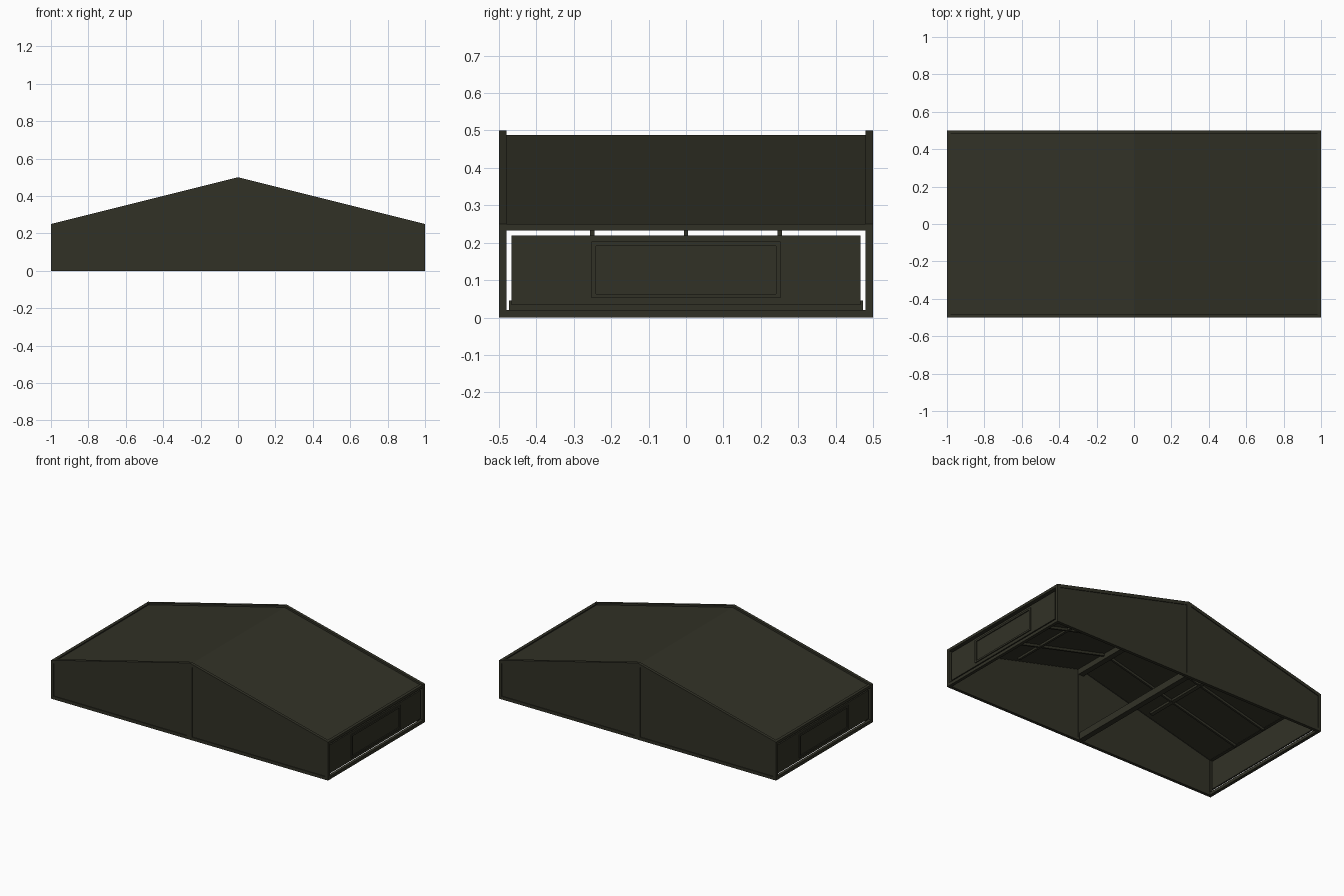
import bpy, bmesh

if "Cube" in bpy.data.objects:
    bpy.data.objects.remove(bpy.data.objects["Cube"])

mat = bpy.data.materials.new("dark olive")
mat.diffuse_color = (0.031, 0.031, 0.0195, 1)
mat.use_nodes = True
mat.node_tree.nodes["Principled BSDF"].inputs["Base Color"].default_value = mat.diffuse_color


def prism(name, pts, y0, y1):
    """Extrude an xz outline from y0 to y1."""
    bm = bmesh.new()
    a = [bm.verts.new((x, y0, z)) for x, z in pts]
    b = [bm.verts.new((x, y1, z)) for x, z in pts]
    n = len(pts)
    bm.faces.new(a)
    bm.faces.new(b[::-1])
    for i in range(n):
        j = (i + 1) % n
        bm.faces.new((a[j], a[i], b[i], b[j]))
    bmesh.ops.recalc_face_normals(bm, faces=bm.faces)
    me = bpy.data.meshes.new(name)
    bm.to_mesh(me)
    bm.free()
    me.materials.append(mat)
    ob = bpy.data.objects.new(name, me)
    bpy.context.collection.objects.link(ob)
    return ob


def box(name, x0, x1, y0, y1, z0, z1):
    return prism(name, [(x0, z0), (x1, z0), (x1, z1), (x0, z1)], y0, y1)


def slope(x, drop=0.0):
    """Height of the gable line, lowered by drop."""
    return 0.5 - 0.25 * abs(x) - drop


def slope_bar(name, x0, x1, top, bottom, y0, y1):
    return prism(name, [(x0, slope(x0, bottom)), (x1, slope(x1, bottom)),
                        (x1, slope(x1, top)), (x0, slope(x0, top))], y0, y1)


# Gable walls: frame members around a recessed panel
for s, side in ((-1, "front"), (1, "back")):
    y0, y1 = sorted((s * 0.48, s * 0.5))
    p0, p1 = sorted((s * 0.483, s * 0.495))
    box(side + "_sill", -1, 1, y0, y1, 0, 0.02)
    prism(side + "_wall_panel", [(-0.985, 0.01), (0.985, 0.01), (0.985, 0.245),
                                 (0, 0.49), (-0.985, 0.245)], p0, p1)
    prism(side + "_centre_post", [(-0.018, 0.02), (0.018, 0.02), (0.018, slope(0.018, 0.021)),
                                  (0, 0.479), (-0.018, slope(0.018, 0.021))], y0, y1)
    for m in (-1, 1):
        slope_bar(side + "_gable_bar", 0, m, 0, 0.021, y0, y1)
        prism(side + "_corner_post", [(m * 0.98, 0.02), (m, 0.02), (m, slope(1, 0.021)),
                                      (m * 0.98, slope(0.98, 0.021))], y0, y1)

# Roof skin, recessed between the gable frames
prism("roof", [(0, 0.488), (0.985, slope(0.985, 0.012)), (0.985, slope(0.985, 0.02)),
               (0, 0.48), (-0.985, slope(0.985, 0.02)), (-0.985, slope(0.985, 0.012))],
      -0.482, 0.482)

# Ridge beam and floor beam
box("ridge_beam", -0.018, 0.018, -0.48, 0.48, 0.44, 0.479)
box("floor_beam", -0.018, 0.018, -0.473, 0.473, 0.0, 0.045)

for m in (-1, 1):
    def sbox(name, xa, xb, *r):
        return box(name, *sorted((m * xa, m * xb)), *r)

    # Eave and sill bars of the end frame
    sbox("eave_bar", 0.98, 1, -0.48, 0.48, 0.233, 0.25)
    sbox("end_sill", 0.98, 1, -0.48, 0.48, 0, 0.02)

    # Rafters and purlins
    for y in (-0.25, 0, 0.25):
        slope_bar("rafter", m * 0.018, m * 0.98, 0.019, 0.036, y - 0.006, y + 0.006)
    slope_bar("purlin", m * 0.49, m * 0.51, 0.019, 0.034, -0.44, 0.44)

    # End door panel with a framed window
    sbox("door_panel", 0.982, 0.992, -0.467, 0.467, 0.033, 0.219)
    for y in (-1, 1):
        ya, yb = sorted((y * 0.24, y * 0.252))
        sbox("window_side", 0.99, 0.998, ya, yb, 0.052, 0.203)
    sbox("window_bottom", 0.99, 0.998, -0.24, 0.24, 0.052, 0.063)
    sbox("window_top", 0.99, 0.998, -0.24, 0.24, 0.191, 0.203)
